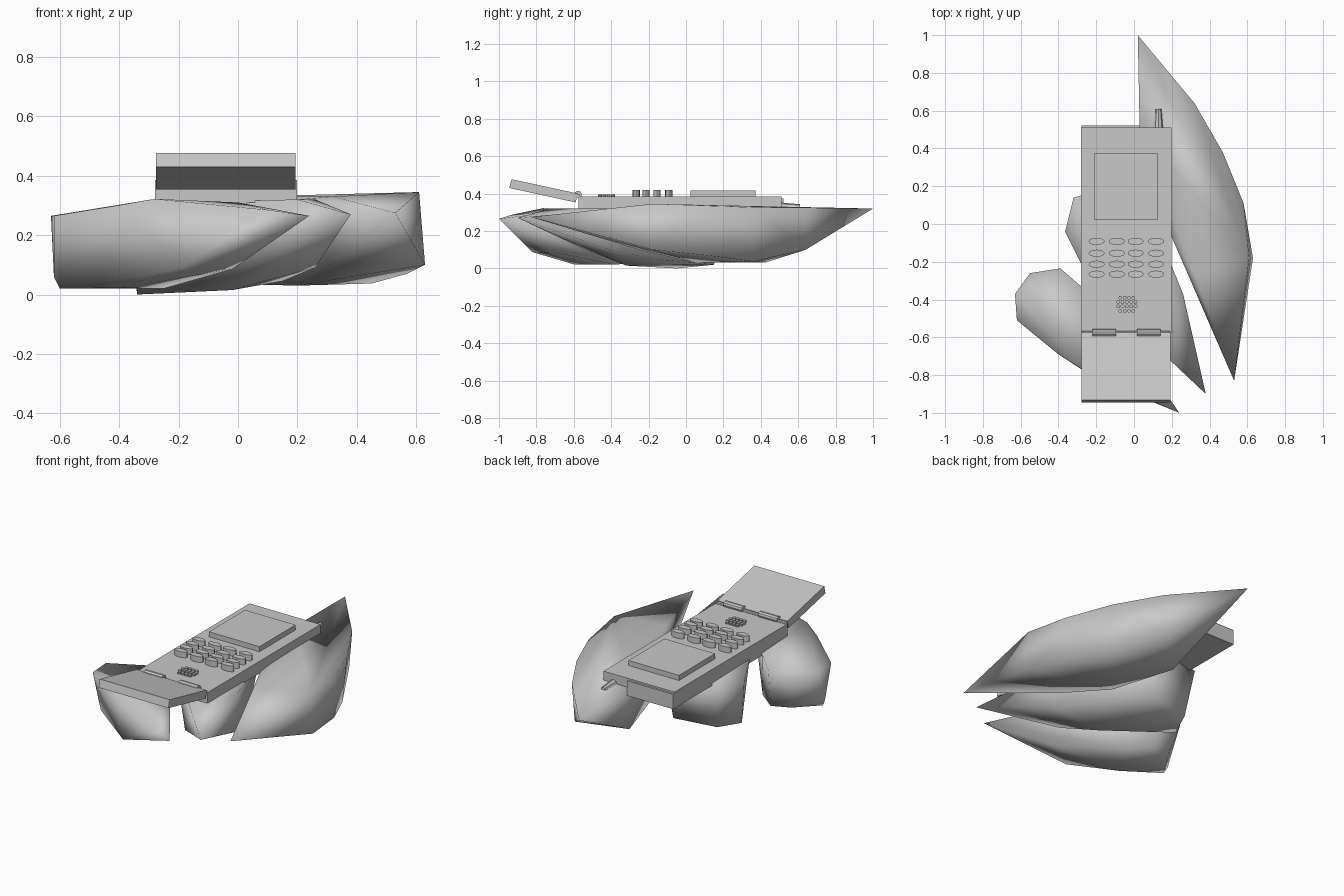
import bpy, bmesh, math
from mathutils import Matrix

if "Cube" in bpy.data.objects:
    bpy.data.objects.remove(bpy.data.objects["Cube"])

grey = bpy.data.materials.new("plain grey")
grey.diffuse_color = (0.58, 0.58, 0.58, 1)
grey.use_nodes = True
grey.node_tree.nodes["Principled BSDF"].inputs["Base Color"].default_value = grey.diffuse_color


def finish(name, bm, smooth=False):
    bmesh.ops.recalc_face_normals(bm, faces=bm.faces[:])
    for f in bm.faces:
        f.smooth = smooth
    me = bpy.data.meshes.new(name)
    bm.to_mesh(me)
    bm.free()
    me.materials.append(grey)
    ob = bpy.data.objects.new(name, me)
    bpy.context.collection.objects.link(ob)
    return ob


def pod(name, points):
    """Smooth convex shell stretched over a rim and an underside."""
    bm = bmesh.new()
    for p in points:
        bm.verts.new(p)
    bmesh.ops.convex_hull(bm, input=bm.verts[:])
    loose = [v for v in bm.verts if not v.link_faces]
    bmesh.ops.delete(bm, geom=loose, context='VERTS')
    return finish(name, bm, True)


def prism(name, profile, x0, x1):
    """Extrude a (y, z) profile along x."""
    bm = bmesh.new()
    a = [bm.verts.new((x0, y, z)) for y, z in profile]
    b = [bm.verts.new((x1, y, z)) for y, z in profile]
    n = len(a)
    bm.faces.new(a)
    bm.faces.new(b[::-1])
    for i in range(n):
        bm.faces.new((a[i], b[i], b[(i + 1) % n], a[(i + 1) % n]))
    return finish(name, bm)


def box(name, x0, x1, y0, y1, z0, z1):
    return prism(name, [(y0, z0), (y1, z0), (y1, z1), (y0, z1)], x0, x1)


def studs(name, spots, rx, ry, z0, z1, sides):
    """A group of upright elliptical studs."""
    bm = bmesh.new()
    for x, y in spots:
        m = Matrix.Translation((x, y, (z0 + z1) / 2)) @ Matrix.Diagonal((rx, ry, z1 - z0, 1))
        bmesh.ops.create_cone(bm, cap_ends=True, segments=sides, radius1=1, radius2=1,
                              depth=1, matrix=m)
    return finish(name, bm)


def rod(name, x0, x1, y, z, r, sides=10):
    ring = [(y + r * math.cos(2 * math.pi * i / sides), z + r * math.sin(2 * math.pi * i / sides))
            for i in range(sides)]
    return prism(name, ring, x0, x1)


# Three supporting pods, rim points first, underside points second
pod("left_pod", [
    (.24, -1, .265), (.1, -.94, .285), (-.28, -.765, .322), (-.4, -.69, .30), (-.62, -.51, .265),
    (-.63, -.37, .265), (-.55, -.26, .22), (-.39, -.235, .26), (-.28, -.33, .30), (.0, -.65, .31),
    (-.62, -.45, .06), (-.60, -.46, .02), (-.5, -.30, .04), (-.38, -.27, .03), (-.25, -.38, .02),
    (-.40, -.60, .022), (-.2, -.82, .087), (-.02, -.70, .085)])
pod("middle_pod", [
    (.38, -.9, .27), (.26, -.37, .32), (.2, -.23, .32), (.05, .14, .30), (-.1, .2, .30),
    (-.32, .14, .30), (-.365, -.04, .27), (-.28, -.21, .31), (.2, -.73, .32),
    (.26, -.38, .09), (.05, -.58, .12), (-.34, -.05, .0), (-.28, .1, .015),
    (-.02, .15, .02), (.15, -.12, .045), (-.02, -.32, .015)])
pod("right_pod", [
    (.02, 1, .32), (.32, .64, .325), (.47, .38, .325), (.58, .11, .32), (.61, -.18, .345),
    (.53, -.83, .275), (.32, -.27, .33), (.2, -.07, .32), (.06, .3, .31), (.03, .5, .33),
    (.30, .64, .10), (.63, -.18, .10), (.57, .11, .07), (.45, .36, .037),
    (.08, .43, .033), (.2, .05, .03), (.31, -.25, .10)])

# Handset body with a slightly deeper battery block
box("phone_body", -.28, .198, -.575, .51, .31, .385)
box("battery_block", -.279, .03, -.574, .522, .285, .375)

# Stub antenna
bm = bmesh.new()
bmesh.ops.create_cone(bm, cap_ends=True, segments=8, radius1=.026, radius2=.015, depth=.12,
                      matrix=Matrix.Translation((.13, .55, .328)) @ Matrix.Rotation(-math.pi / 2, 4, 'X'))
finish("antenna", bm)

# Screen, keys and speaker holes
box("screen", -.213, .127, .025, .372, .38, .416)
studs("keys", [(x, y) for x in (-.198, -.091, .009, .117) for y in (-.092, -.155, -.213, -.266)],
      .042, .019, .38, .42, 16)
studs("speaker_dots", [(-.038 + (i - (n - 1) / 2) * .023, y)
                       for n, y in ((4, -.39), (5, -.413), (5, -.436), (4, -.46)) for i in range(n)],
      .01, .01, .38, .396, 10)

# Hinge and raised flap
rod("hinge_pin", -.275, .19, -.577, .386, .011)
for side, x in (("left", -.22), ("right", .015)):
    rod(side + "_hinge_barrel", x, x + .125, -.577, .395, .02)
prism("flap", [(-.59, .353), (-.945, .43), (-.933, .477), (-.578, .40)], -.277, .193)
